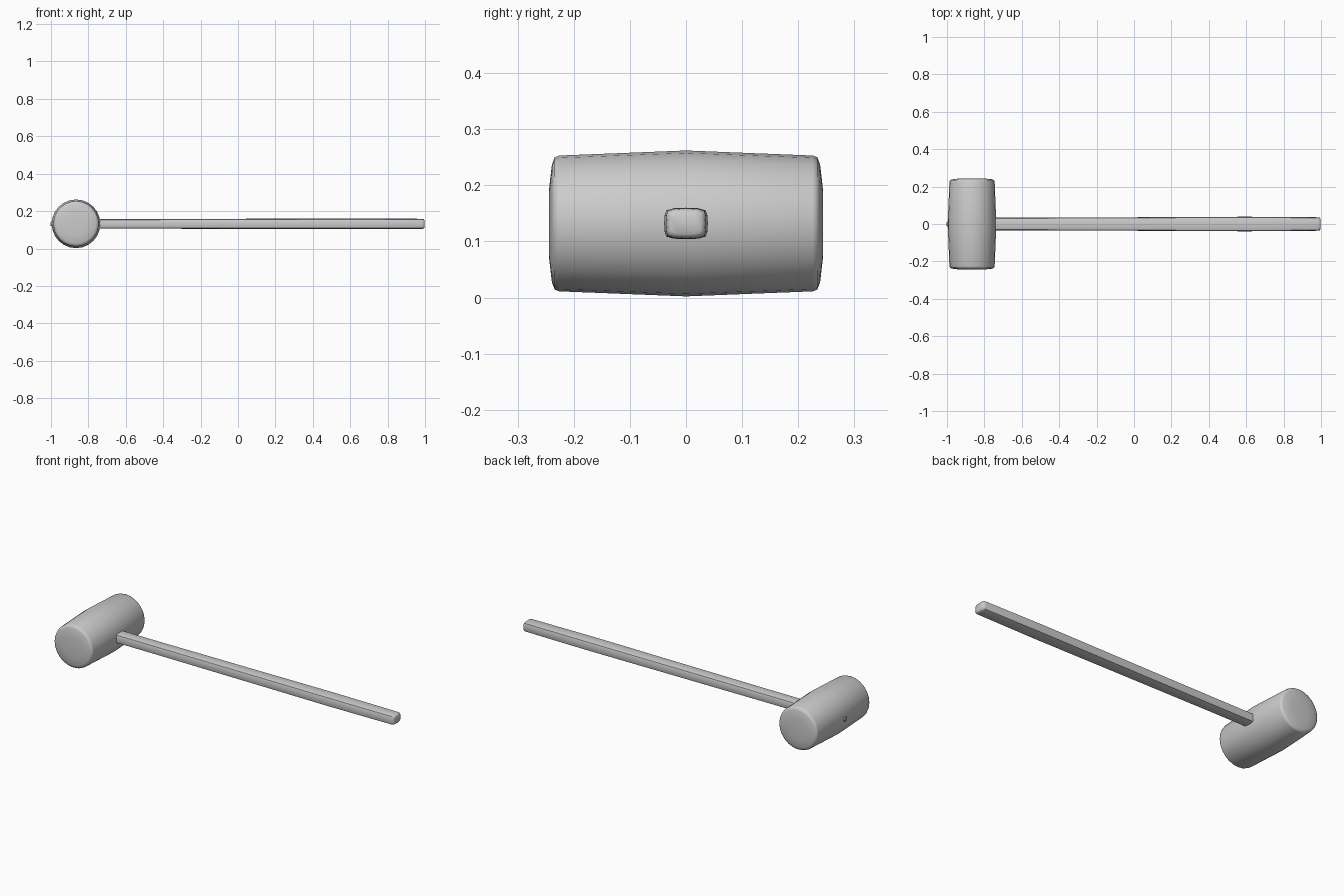
import bpy, bmesh, math

if "Cube" in bpy.data.objects:
    bpy.data.objects.remove(bpy.data.objects["Cube"])

HEAD_X, MID_Z = -0.866, 0.132


def loft(name, rings, angle):
    """Skin a list of equal-length point rings and cap both ends."""
    bm = bmesh.new()
    loops = [[bm.verts.new(p) for p in ring] for ring in rings]
    n = len(loops[0])
    for a, b in zip(loops, loops[1:]):
        for i in range(n):
            j = (i + 1) % n
            bm.faces.new((a[i], a[j], b[j], b[i]))
    bm.faces.new(loops[0])
    bm.faces.new(loops[-1])
    bmesh.ops.recalc_face_normals(bm, faces=bm.faces)
    mesh = bpy.data.meshes.new(name)
    bm.to_mesh(mesh)
    bm.free()
    obj = bpy.data.objects.new(name, mesh)
    bpy.context.collection.objects.link(obj)
    bpy.ops.object.select_all(action='DESELECT')
    obj.select_set(True)
    bpy.context.view_layer.objects.active = obj
    bpy.ops.object.shade_smooth_by_angle(angle=math.radians(angle))
    return obj


# barrel-shaped head, widest in the middle, with slightly domed faces
half = [(0.0, 0.130), (0.226, 0.121), (0.234, 0.118), (0.239, 0.105), (0.244, 0.062)]
profile = [(-y, r) for y, r in reversed(half[1:])] + half
SIDES = 24
loft("mallet_head", [
    [(HEAD_X + r * math.cos(2 * math.pi * i / SIDES), y,
      MID_Z + r * math.sin(2 * math.pi * i / SIDES)) for i in range(SIDES)]
    for y, r in profile], 50)

# handle with a flattened, chamfered section, swelling towards the grip
quarter = [(1.0, 0.0), (0.97, 0.55), (0.9, 0.83), (0.55, 0.97), (0.0, 1.0)]
upper = quarter + [(-y, z) for y, z in reversed(quarter[:-1])]
section = upper + [(y, -z) for y, z in reversed(upper[1:-1])]
stations = [(-0.90, 0.034, 0.026), (-0.5, 0.034, 0.026), (0.0, 0.036, 0.027),
            (0.6, 0.039, 0.028), (0.984, 0.036, 0.027), (0.993, 0.034, 0.025),
            (0.998, 0.027, 0.019)]
loft("handle", [[(x, y * w, MID_Z + z * h) for y, z in section]
                for x, w, h in stations], 50)

# small pin fixing the handle from the far side of the head
loft("fixing_pin", [
    [(x, r * math.cos(math.pi * i / 6), MID_Z + r * math.sin(math.pi * i / 6))
     for i in range(12)]
    for x, r in [(-0.96, 0.013), (-0.999, 0.013), (-1.002, 0.010)]], 40)
